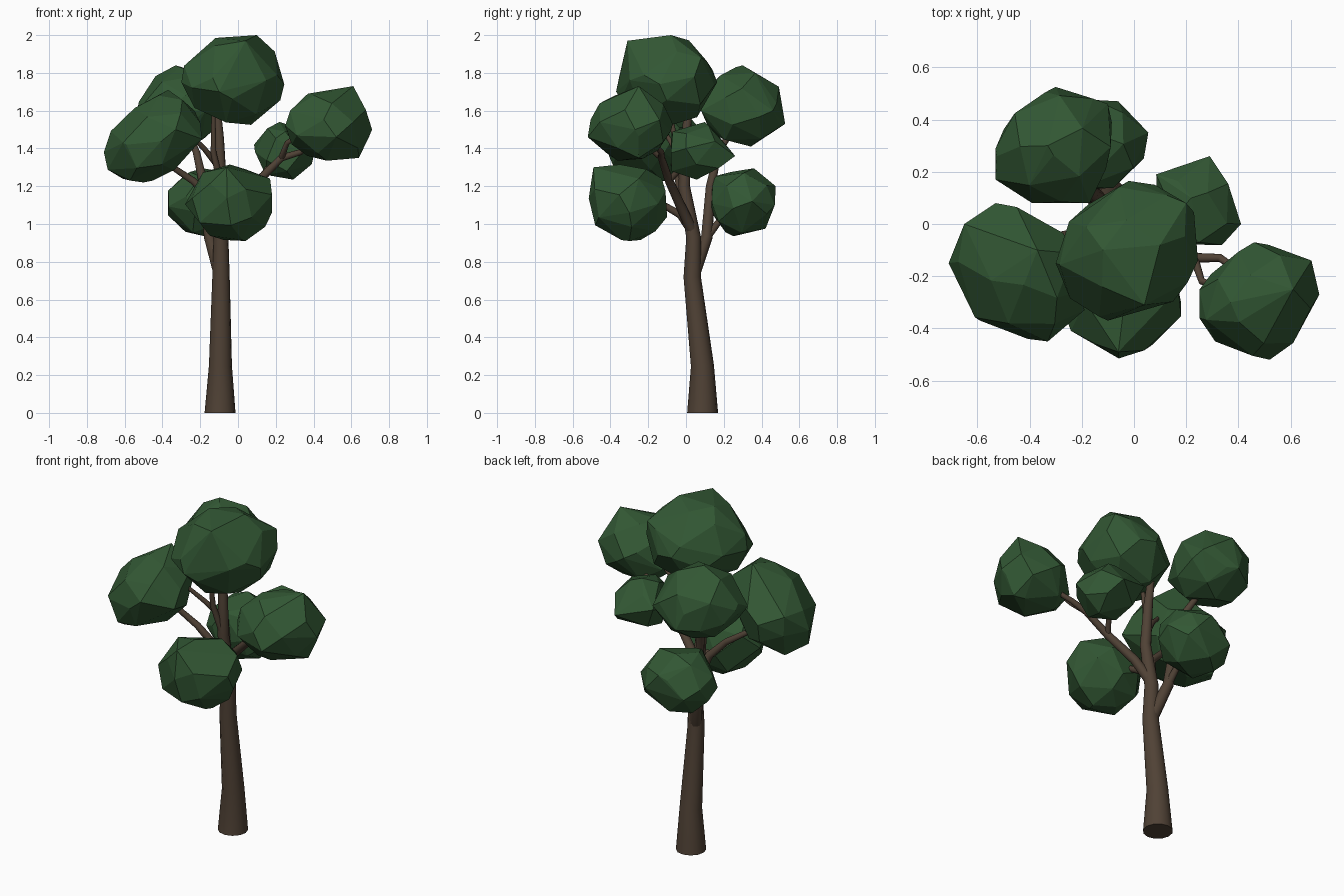
import bpy
import bmesh
import math
import random
from mathutils import Vector

default_cube = bpy.data.objects.get("Cube")
if default_cube:
    bpy.data.objects.remove(default_cube, do_unlink=True)


def make_material(name, colour):
    material = bpy.data.materials.new(name)
    material.use_nodes = True
    material.diffuse_color = colour
    shader = next(n for n in material.node_tree.nodes if n.type == "BSDF_PRINCIPLED")
    shader.inputs["Base Color"].default_value = colour
    shader.inputs["Roughness"].default_value = 0.9
    return material


bark = make_material("dark brown bark", (0.08, 0.054, 0.036, 1))
leaves = make_material("forest green leaves", (0.032, 0.096, 0.034, 1))


def limb(name, points, radii):
    """Tapered round tube through the points; two radii are spread evenly."""
    if len(radii) == 2:
        first, last = radii
        steps = len(points) - 1
        radii = [first + (last - first) * i / steps for i in range(len(points))]
    curve = bpy.data.curves.new(name, "CURVE")
    curve.dimensions = "3D"
    curve.bevel_depth = 1
    curve.bevel_resolution = 4
    curve.use_fill_caps = True
    spline = curve.splines.new("POLY")
    spline.points.add(len(points) - 1)
    for knot, position, radius in zip(spline.points, points, radii):
        knot.co = (*position, 1)
        knot.radius = radius
    curve.materials.append(bark)
    obj = bpy.data.objects.new(name, curve)
    bpy.context.collection.objects.link(obj)
    bpy.ops.object.select_all(action="DESELECT")
    obj.select_set(True)
    bpy.context.view_layer.objects.active = obj
    bpy.ops.object.convert(target="MESH")
    obj = bpy.context.view_layer.objects.active
    bpy.ops.object.shade_smooth_by_angle(angle=math.radians(50))
    for vertex in obj.data.vertices:
        vertex.co.z = max(vertex.co.z, 0)


def foliage(name, low, high, seed, corners, lean_y=0, lean_z=0, count=26):
    """Faceted clump: hull of scattered sphere points, leaned along x, fitted
    to a box and pulled out to a few distinct corners."""
    rng = random.Random(seed)
    golden_angle = math.pi * (3 - math.sqrt(5))
    points = []
    for i in range(count):
        height = 1 - (2 * i + 1) / count
        ring = math.sqrt(1 - height * height)
        angle = golden_angle * i + seed
        point = Vector((ring * math.cos(angle), ring * math.sin(angle), height))
        point += Vector([rng.uniform(-0.16, 0.16) for _ in range(3)])
        point = point.normalized() * rng.uniform(0.97, 1.03)
        point.y += lean_y * point.x
        point.z += lean_z * point.x
        points.append(point)
    # Stretch the scatter so that it exactly fills the box
    for axis in range(3):
        least = min(p[axis] for p in points)
        span = max(p[axis] for p in points) - least
        for p in points:
            p[axis] = low[axis] + (p[axis] - least) / span * (high[axis] - low[axis])

    bm = bmesh.new()
    for point in points + [Vector(c) for c in corners]:
        bm.verts.new(point)
    bmesh.ops.convex_hull(bm, input=bm.verts[:])
    bmesh.ops.delete(bm, geom=[v for v in bm.verts if not v.link_faces], context="VERTS")
    bmesh.ops.dissolve_limit(bm, angle_limit=math.radians(9),
                             verts=bm.verts[:], edges=bm.edges[:])
    bmesh.ops.recalc_face_normals(bm, faces=bm.faces[:])
    mesh = bpy.data.meshes.new(name)
    bm.to_mesh(mesh)
    bm.free()
    mesh.materials.append(leaves)
    bpy.context.collection.objects.link(bpy.data.objects.new(name, mesh))


# Trunk, flared at the foot and running up into the crown
limb("trunk",
     [(-.095, .088, 0), (-.093, .087, .25), (-.09, .033, .72), (-.09, .04, .93),
      (-.09, -.01, 1.2), (-.1, 0, 1.45), (-.11, .01, 1.6)],
     [.082, .061, .046, .039, .031, .026, .02])
limb("crown_twig", [(-.09, -.01, 1.2), (-.13, -.05, 1.38), (-.13, -.08, 1.58)], [.02, .011])

# Rear fork and its offshoot
limb("rear_fork",
     [(-.09, .035, .72), (-.15, .11, .93), (-.18, .13, 1.2), (-.22, .17, 1.38), (-.28, .26, 1.52)],
     [.036, .014])
limb("rear_low_branch", [(-.15, .11, .93), (-.16, .18, 1.02), (-.16, .28, 1.1)], [.022, .012])

# Branches toward the other clumps
limb("left_main_branch",
     [(-.09, .04, .95), (-.03, -.03, 1.1), (.11, -.09, 1.23), (.23, -.13, 1.35),
      (.33, -.13, 1.38), (.43, -.2, 1.46)],
     [.03, .012])
limb("left_upper_twig", [(.23, -.13, 1.35), (.26, -.22, 1.43), (.37, -.25, 1.5)], [.017, .01])
limb("left_rear_twig", [(.11, -.09, 1.23), (.16, -.02, 1.3), (.23, .07, 1.38)], [.017, .01])
limb("right_branch",
     [(-.09, .04, .97), (-.14, -.02, 1.13), (-.24, -.04, 1.23), (-.36, -.06, 1.31), (-.43, -.15, 1.42)],
     [.026, .012])
limb("right_upper_twig", [(-.1, 0, 1.3), (-.18, -.06, 1.4), (-.28, -.12, 1.5)], [.018, .01])
limb("front_branch", [(-.09, .04, .95), (-.08, -.03, 1.05), (-.07, -.12, 1.1), (-.06, -.25, 1.12)],
     [.026, .013])

# Leaf clumps
foliage("crown_foliage", (-.285, -.355, 1.525), (.23, .15, 1.985), 3,
        [(.04, -.31, 1.97), (-.12, -.1, 1.98), (.1, -.08, 2), (.2, .08, 1.88), (.245, -.14, 1.74),
         (-.3, -.15, 1.75), (-.02, .165, 1.75), (-.1, -.37, 1.7)], .1)
foliage("right_foliage", (-.69, -.44, 1.23), (-.2, .065, 1.68), 5,
        [(-.37, -.1, 1.71), (-.71, -.15, 1.38), (-.19, -.33, 1.45), (-.5, -.15, 1.22),
         (-.53, .08, 1.45), (-.65, 0, 1.5), (-.59, -.37, 1.42), (-.33, -.45, 1.5)], -.1, .35)
foliage("left_foliage", (.25, -.505, 1.335), (.695, -.08, 1.69), 8,
        [(.61, -.25, 1.73), (.68, -.14, 1.55), (.25, -.36, 1.52), (.64, -.25, 1.35),
         (.71, -.27, 1.5), (.37, -.3, 1.69), (.52, -.52, 1.46), (.46, -.07, 1.53)], .1)
foliage("front_foliage", (-.28, -.515, .915), (.18, -.1, 1.315), 11,
        [(-.06, -.49, 1.3), (.17, -.25, 1.24), (.18, -.3, 1.06), (.04, -.3, .91)], .05)
foliage("rear_low_foliage", (-.37, .13, .935), (.045, .465, 1.295), 14,
        [(-.15, .475, 1.2), (-.06, .47, 1.1), (-.2, .14, 1.25), (.055, .35, 1.12)])
foliage("rear_high_foliage", (-.525, .085, 1.41), (-.085, .505, 1.83), 17,
        [(-.3, .525, 1.53), (-.1, .46, 1.6), (-.53, .17, 1.6), (-.33, .3, 1.84),
         (-.17, .08, 1.6), (-.39, .08, 1.6), (-.53, .29, 1.62)], .1)
foliage("small_left_foliage", (.09, -.08, 1.235), (.39, .23, 1.52), 20,
        [(.29, .26, 1.36), (.41, 0, 1.4), (.22, .1, 1.54), (.085, .19, 1.42), (.25, -.07, 1.49)],
        count=16)
